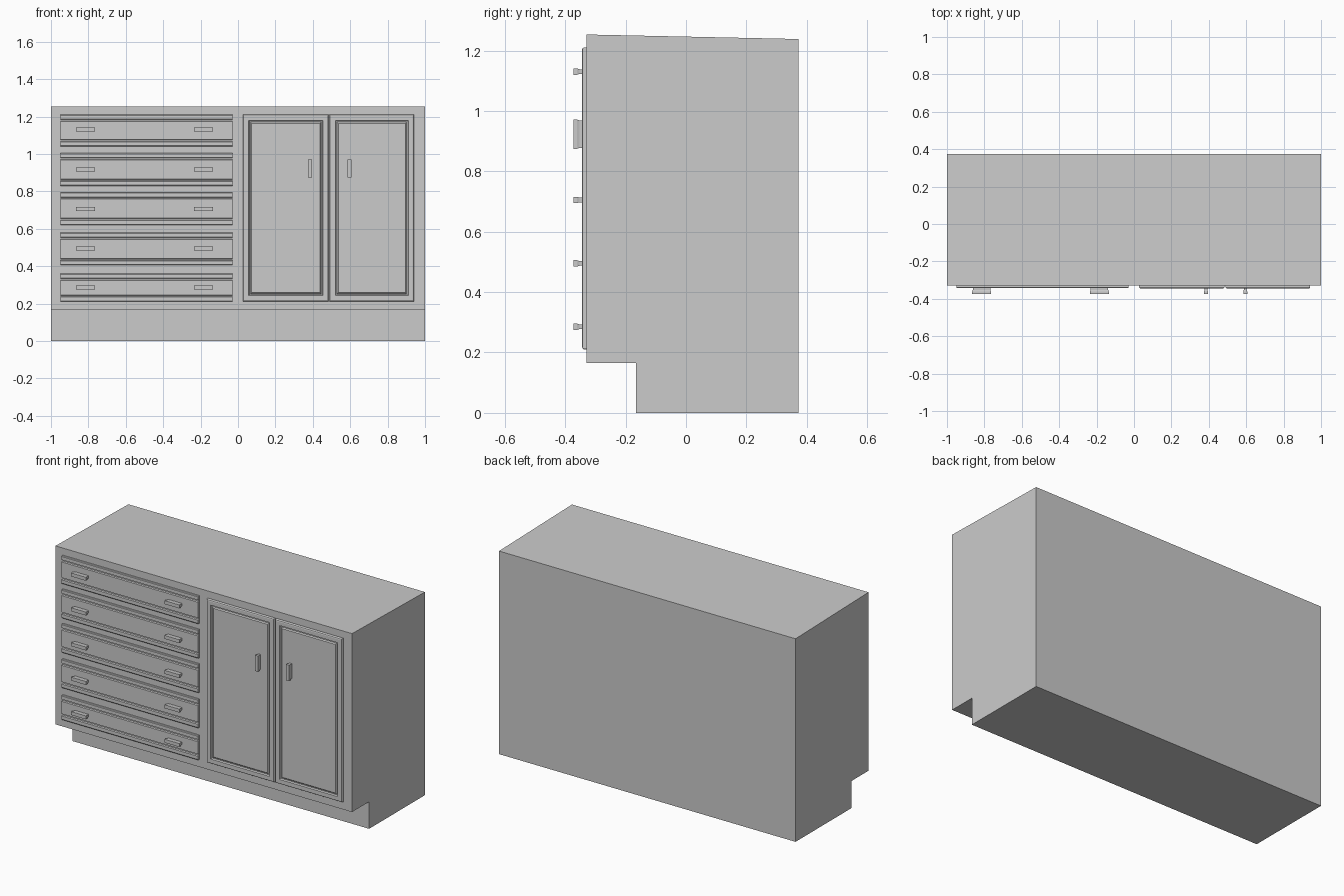
import bpy, bmesh

if "Cube" in bpy.data.objects:
    bpy.data.objects.remove(bpy.data.objects["Cube"])

FACE = -0.33  # y of the cabinet front


def finish(name, bm):
    bmesh.ops.recalc_face_normals(bm, faces=bm.faces)
    mesh = bpy.data.meshes.new(name)
    bm.to_mesh(mesh)
    bm.free()
    obj = bpy.data.objects.new(name, mesh)
    bpy.context.collection.objects.link(obj)
    return obj


def extrude_x(name, profile, x0, x1):
    """Sweep a closed (y, z) profile along x."""
    bm = bmesh.new()
    face = bm.faces.new([bm.verts.new((x0, y, z)) for y, z in profile])
    new = bmesh.ops.extrude_face_region(bm, geom=[face])["geom"]
    moved = [v for v in new if isinstance(v, bmesh.types.BMVert)]
    bmesh.ops.translate(bm, verts=moved, vec=(x1 - x0, 0, 0))
    return finish(name, bm)


def stepped_panel(name, x0, x1, z0, z1, steps):
    """Nested rectangles facing -y; steps are (inset, y) from back to front."""
    bm = bmesh.new()
    rings = []
    for i, y in steps:
        corners = ((x0+i, z0+i), (x1-i, z0+i), (x1-i, z1-i), (x0+i, z1-i))
        rings.append([bm.verts.new((x, y, z)) for x, z in corners])
    for a, b in zip(rings, rings[1:]):
        for k in range(4):
            n = (k + 1) % 4
            bm.faces.new((a[k], a[n], b[n], b[k]))
    bm.faces.new(rings[0])
    bm.faces.new(rings[-1])
    return finish(name, bm)


def handle(name, x, z, w, h):
    """Bar pull, narrow at the base and flaring to its grip."""
    bm = bmesh.new()
    rings = []
    for y, s in ((-0.332, 0.003), (-0.352, 0.003), (-0.361, 0), (-0.373, 0)):
        a, b = w / 2 - s, h / 2 - s
        rings.append([bm.verts.new((x + sx * a, y, z + sz * b))
                      for sx, sz in ((-1, -1), (1, -1), (1, 1), (-1, 1))])
    for a, b in zip(rings, rings[1:]):
        for k in range(4):
            n = (k + 1) % 4
            bm.faces.new((a[k], a[n], b[n], b[k]))
    bm.faces.new(rings[0])
    bm.faces.new(rings[-1])
    return finish(name, bm)


# Carcass with recessed toe kick and slightly sloping top
extrude_x("cabinet_body",
          [(FACE, 0.165), (-0.165, 0.165), (-0.165, 0), (0.373, 0),
           (0.373, 1.238), (FACE, 1.253)], -1, 1)

# Five drawer fronts, each with two horizontal grooves and two pulls
drawers = [(1.04, 1.21, 1.13), (0.83, 1.005, 0.918), (0.62, 0.795, 0.705),
           (0.405, 0.58, 0.495), (0.21, 0.36, 0.285)]
for n, (z0, z1, zh) in enumerate(drawers, 1):
    back, front, groove = FACE + 0.004, -0.342, -0.334
    lower = [(back, z0), (front + 0.003, z0), (front, z0 + 0.004),
             (front, z0 + 0.024), (groove, z0 + 0.027),
             (groove, z0 + 0.034), (front, z0 + 0.037)]
    upper = [(y, z1 - (z - z0)) for y, z in reversed(lower)]
    extrude_x(f"drawer_front_{n}", lower + upper, -0.95, -0.03)
    for side, x in (("left", -0.815), ("right", -0.185)):
        handle(f"drawer_handle_{n}_{side}", x, zh, 0.10, 0.021)

# Pair of framed doors with a rounded edge and moulded inner panel
door_steps = [(0, FACE + 0.004), (0, -0.338), (0.003, -0.343), (0.008, -0.345),
              (0.030, -0.345), (0.034, -0.336), (0.040, -0.336),
              (0.046, -0.342)]
for side, x0, x1, xh in (("left", 0.027, 0.484, 0.385),
                         ("right", 0.490, 0.942, 0.595)):
    stepped_panel(f"door_{side}", x0, x1, 0.212, 1.21, door_steps)
    handle(f"door_handle_{side}", xh, 0.923, 0.021, 0.097)
